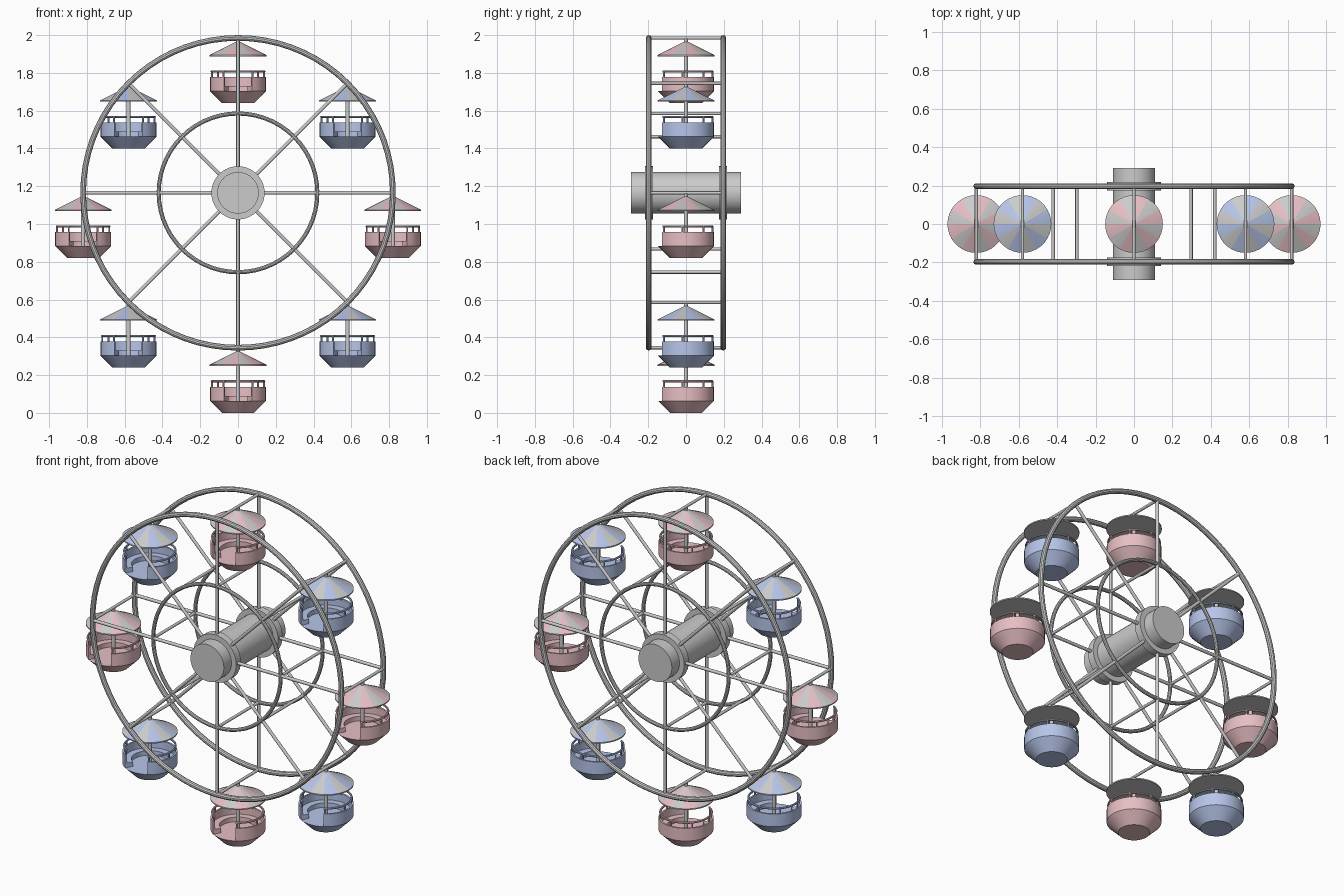
import bpy, bmesh
from math import sin, cos, pi, radians
from mathutils import Vector, Matrix

if "Cube" in bpy.data.objects:
    bpy.data.objects.remove(bpy.data.objects["Cube"])

ZC, R, RI, W = 1.165, 0.82, 0.42, 0.197   # wheel centre, ring radii, half width


def make_mesh(name, bm, mat=None):
    bmesh.ops.remove_doubles(bm, verts=bm.verts[:], dist=1e-5)
    bmesh.ops.recalc_face_normals(bm, faces=bm.faces[:])
    me = bpy.data.meshes.new(name)
    bm.to_mesh(me)
    bm.free()
    if mat:
        me.materials.append(mat)
    return me


def place(name, me, loc=(0, 0, 0)):
    ob = bpy.data.objects.new(name, me)
    ob.location = loc
    bpy.context.collection.objects.link(ob)
    return ob


def bar(bm, a, b, r, n=12):
    a, b = Vector(a), Vector(b)
    d = b - a
    m = Matrix.Translation((a + b) / 2) @ d.to_track_quat('Z', 'Y').to_matrix().to_4x4()
    bmesh.ops.create_cone(bm, cap_ends=True, segments=n, radius1=r, radius2=r,
                          depth=d.length, matrix=m)


def lathe(bm, prof, a0=0, a1=360, n=36, closed=True):
    full = abs(a1 - a0) >= 360
    rows = []
    for i in range(n + 1):
        a = radians(a0 + (a1 - a0) * i / n)
        rows.append([bm.verts.new((r * cos(a), r * sin(a), z)) for r, z in prof])
    k = len(prof)
    for p, q in zip(rows, rows[1:]):
        for j in range(k if closed else k - 1):
            l = (j + 1) % k
            ps = [p[j]]
            if prof[j][0] > 0:
                ps.append(q[j])
            if prof[l][0] > 0:
                ps.append(q[l])
            ps.append(p[l])
            if len(ps) > 2:
                bm.faces.new(ps)
    if closed and not full:
        bm.faces.new(rows[0])
        bm.faces.new(rows[-1])


def circle(r, t, z=0, n=10):
    return [(r + t * cos(2 * pi * i / n), z + t * sin(2 * pi * i / n)) for i in range(n)]


def rim_point(r, i, y):
    a = i * pi / 4
    return (r * sin(a), y, ZC + r * cos(a))


# wheel rings
for name, r, t, n in (("outer_ring", R, 0.015, 72), ("inner_ring", RI, 0.011, 56)):
    for side in (-1, 1):
        bm = bmesh.new()
        lathe(bm, circle(r, t), n=n)
        bm.transform(Matrix.Translation((0, side * W, ZC)) @ Matrix.Rotation(pi / 2, 4, 'X'))
        place(name, make_mesh(name, bm))

# spokes
bm = bmesh.new()
for i in range(8):
    for y in (-W, W):
        bar(bm, rim_point(0.1, i, y), rim_point(R, i, y), 0.0095)
place("spokes", make_mesh("spokes", bm))

# cross bars joining the two sides
bm = bmesh.new()
for i in range(8):
    for r in (R, RI):
        bar(bm, rim_point(r, i, -W), rim_point(r, i, W), 0.0085)
place("cross_bars", make_mesh("cross_bars", bm))

# hub axle and collars
bm = bmesh.new()
bar(bm, (0, -0.29, ZC), (0, 0.29, ZC), 0.11, 40)
place("hub_axle", make_mesh("hub_axle", bm))
bm = bmesh.new()
for s in (-1, 1):
    bar(bm, (0, s * 0.175, ZC), (0, s * 0.218, ZC), 0.141, 40)
place("hub_collars", make_mesh("hub_collars", bm))


def cabin_parts(color_name, color):
    mat = bpy.data.materials.new(color_name)
    mat.diffuse_color = color
    mat.use_nodes = True
    mat.node_tree.nodes["Principled BSDF"].inputs["Base Color"].default_value = mat.diffuse_color
    parts = {}
    gap = (-60, 240)                       # doorway faces the front

    # bowl-shaped floor
    bm = bmesh.new()
    lathe(bm, [(0, 0), (0.085, 0), (0.148, 0.063), (0, 0.063)])
    parts["cabin_floor"] = make_mesh("cabin_floor", bm, mat)
    # open wall
    bm = bmesh.new()
    lathe(bm, [(0.138, 0.063), (0.148, 0.063), (0.148, 0.138), (0.138, 0.138)], *gap, n=30)
    parts["cabin_wall"] = make_mesh("cabin_wall", bm, mat)
    # curved bench
    bm = bmesh.new()
    lathe(bm, [(0.1, 0.063), (0.139, 0.063), (0.139, 0.09), (0.1, 0.09)], *gap, n=30)
    parts["bench"] = make_mesh("bench", bm, mat)
    # hand rail with posts
    bm = bmesh.new()
    lathe(bm, circle(0.139, 0.006, 0.167, 8), *gap, n=30)
    for i in range(7):
        a = radians(-57 + 49 * i)
        x, y = 0.14 * cos(a), 0.14 * sin(a)
        bar(bm, (x, y, 0.13), (x, y, 0.167), 0.005, 8)
    parts["hand_rail"] = make_mesh("hand_rail", bm, mat)
    # centre pole
    bm = bmesh.new()
    bar(bm, (0, 0, 0.06), (0, 0, 0.34), 0.011)
    parts["centre_pole"] = make_mesh("centre_pole", bm)
    # striped roof: alternating wedges, grey underside
    cone = [(0.15, 0.248), (0.15, 0.255), (0, 0.33)]
    for name, k, m in (("roof_stripes", 0, mat), ("roof_panels", 1, None)):
        bm = bmesh.new()
        for i in range(k, 12, 2):
            lathe(bm, cone, i * 30, i * 30 + 30, n=3, closed=False)
        me = make_mesh(name, bm, m)
        if me.polygons[0].normal.z + me.polygons[0].normal.dot(me.polygons[0].center) < 0:
            me.flip_normals()
        parts[name] = me
    bm = bmesh.new()
    bmesh.ops.create_circle(bm, cap_ends=True, segments=36, radius=0.15,
                            matrix=Matrix.Translation((0, 0, 0.248)))
    bmesh.ops.reverse_faces(bm, faces=bm.faces[:])
    me = bpy.data.meshes.new("roof_underside")
    bm.to_mesh(me)
    bm.free()
    parts["roof_underside"] = me
    return parts


# eight hanging cabins, alternating colours
sets = [cabin_parts("pink_paint", (0.80, 0.52, 0.55, 1)),
        cabin_parts("blue_paint", (0.47, 0.56, 0.82, 1))]
for i in range(8):
    x, _, z = rim_point(R, i, 0)
    for name, me in sets[i % 2].items():
        place(name, me, (x, 0, z - 0.345))

# smooth shading with sharp edges kept, once per shared mesh
done = set()
for ob in bpy.context.scene.objects:
    if ob.data.name in done:
        continue
    done.add(ob.data.name)
    for face in ob.data.polygons:
        face.use_smooth = True
    ob.data.set_sharp_from_angle(angle=radians(32))
